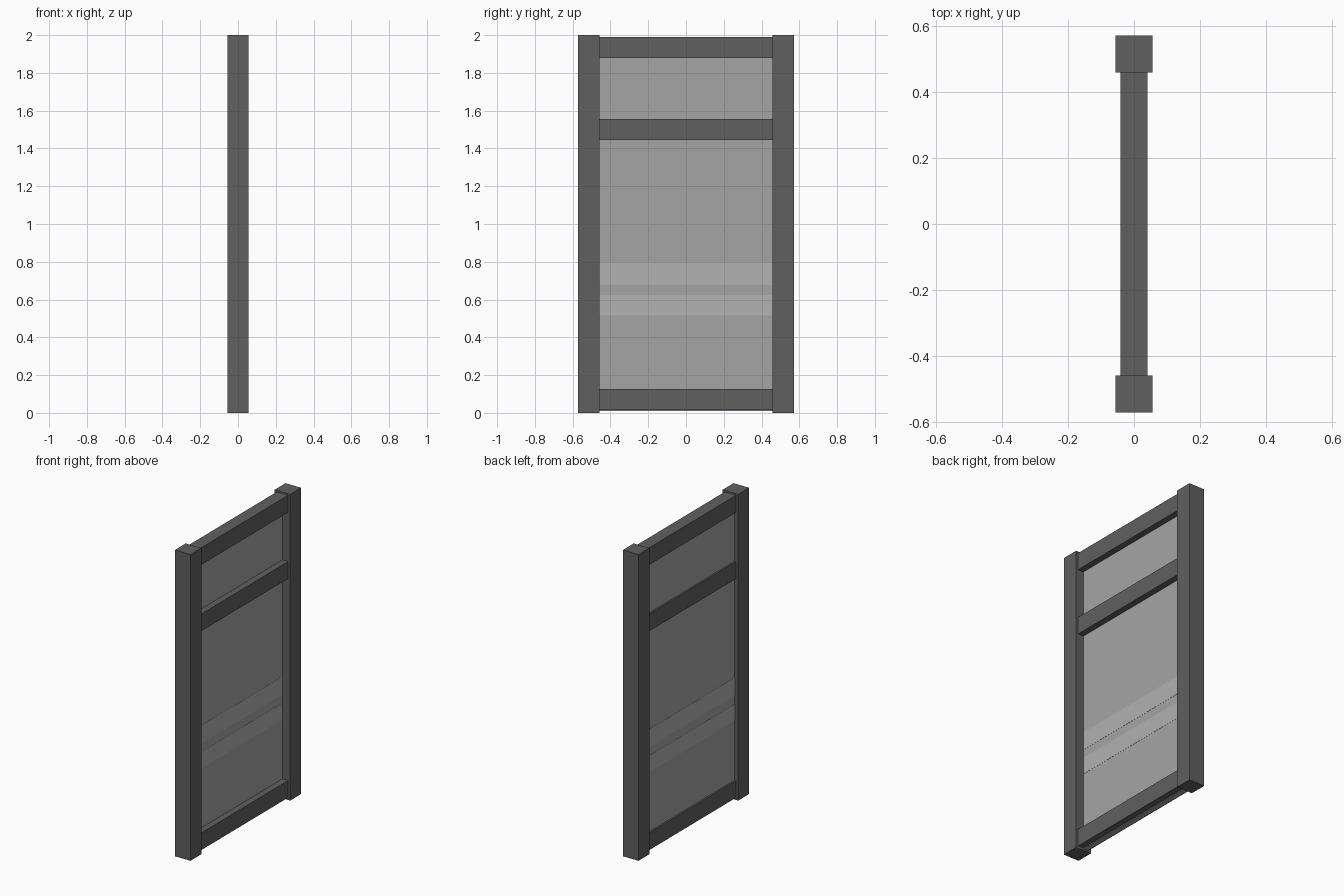
import bpy

if "Cube" in bpy.data.objects:
    bpy.data.objects.remove(bpy.data.objects["Cube"])


def material(name, grey):
    mat = bpy.data.materials.new(name)
    mat.diffuse_color = (grey, grey, grey, 1)
    mat.use_nodes = True
    mat.node_tree.nodes["Principled BSDF"].inputs["Base Color"].default_value = mat.diffuse_color
    return mat


def box(name, x, y, z, mat):
    """Box spanning the given (low, high) ranges."""
    spans = (x, y, z)
    bpy.ops.mesh.primitive_cube_add(size=1, location=[(a + b) / 2 for a, b in spans])
    obj = bpy.context.object
    obj.name = name
    obj.scale = [b - a for a, b in spans]
    bpy.ops.object.transform_apply(location=False, rotation=False, scale=True)
    obj.data.materials.append(mat)
    return obj


frame_mat = material("dark_metal", 0.117)
glass_mat = material("glass", 0.376)
strip_mat = material("frosted_strip", 0.445)

INNER, OUTER = 0.459, 0.571
span = (-INNER, INNER)

# Upright posts at both ends
for side, y in (("left", (-OUTER, -INNER)), ("right", (INNER, OUTER))):
    box(f"{side}_post", (-0.056, 0.056), y, (0, 2), frame_mat)

# Horizontal rails between the posts
for name, z in (("bottom", (0.015, 0.127)), ("middle", (1.445, 1.557)), ("top", (1.878, 1.99))):
    box(f"{name}_rail", (-0.041, 0.041), span, z, frame_mat)

# Glass pane set towards the back of the rails, its lower edge just below the bottom rail
box("glass_pane", (-0.03, 0.0), span, (0.011, 1.95), glass_mat)

# Two frosted safety strips, visible on both faces of the glass
for name, z in (("lower", (0.515, 0.623)), ("upper", (0.678, 0.795))):
    box(f"{name}_frosted_strip", (-0.031, 0.001), span, z, strip_mat)
